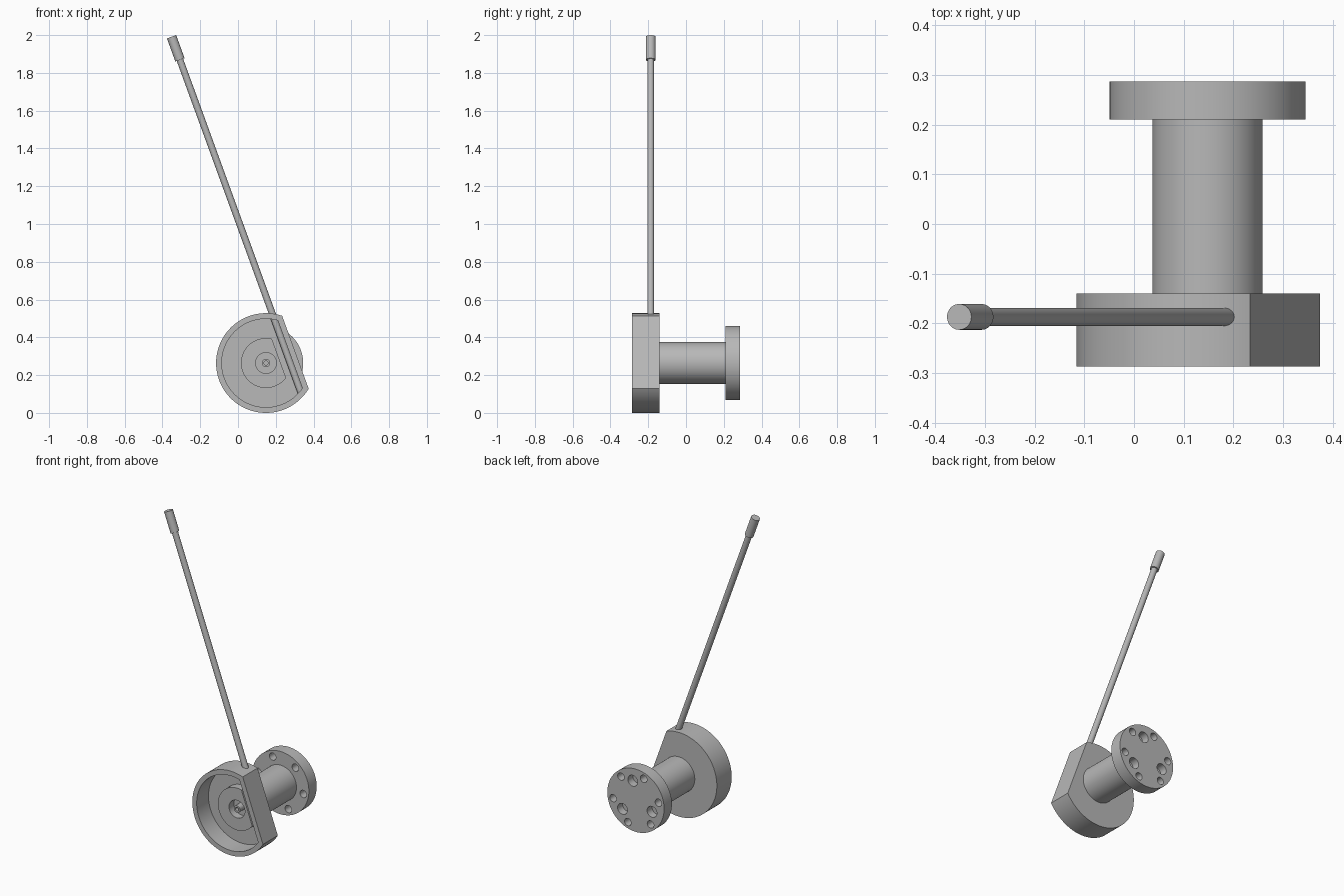
import bpy, bmesh
from math import cos, sin, acos, radians, tau
from mathutils import Vector, Matrix

cube = bpy.data.objects.get("Cube")
if cube:
    bpy.data.objects.remove(cube, do_unlink=True)

CX, CZ = 0.148, 0.264      # shared axis of housing, neck and flange
TILT = radians(20)         # lean of the lever and of the housing flat

steel = bpy.data.materials.new("steel_grey")
steel.use_nodes = True
GREY = (0.48, 0.48, 0.48, 1)
steel.diffuse_color = GREY
steel.node_tree.nodes["Principled BSDF"].inputs["Base Color"].default_value = GREY


def make_object(name, bm):
    bmesh.ops.recalc_face_normals(bm, faces=bm.faces)
    mesh = bpy.data.meshes.new(name)
    bm.to_mesh(mesh)
    bm.free()
    mesh.materials.append(steel)
    obj = bpy.data.objects.new(name, mesh)
    bpy.context.collection.objects.link(obj)
    return obj


def prism(name, radius, y0, y1, flat=None, centre=(CX, CZ), n=96):
    """Disc along y; flat is the distance from the axis to a tilted side cut."""
    if flat is None:
        angles = [tau * i / n for i in range(n)]
    else:
        half = acos(flat / radius)
        angles = [TILT + half + (tau - 2 * half) * i / n for i in range(n + 1)]
    bm = bmesh.new()
    ring = [bm.verts.new((centre[0] + radius * cos(a), y0, centre[1] + radius * sin(a)))
            for a in angles]
    face = bm.faces.new(ring)
    ext = bmesh.ops.extrude_face_region(bm, geom=[face])
    moved = [v for v in ext["geom"] if isinstance(v, bmesh.types.BMVert)]
    bmesh.ops.translate(bm, verts=moved, vec=(0, y1 - y0, 0))
    # the starting face stays in place as the second cap
    if len([f for f in bm.faces if len(f.verts) == len(angles)]) < 2:
        bm.faces.new(ring)
    return make_object(name, bm)


def cut(target, cutter):
    mod = target.modifiers.new("cut", "BOOLEAN")
    mod.operation = "DIFFERENCE"
    mod.solver = "EXACT"
    mod.object = cutter
    cutter.hide_render = True
    bpy.context.view_layer.objects.active = target
    with bpy.context.temp_override(object=target, active_object=target):
        bpy.ops.object.modifier_apply(modifier=mod.name)
    bpy.data.objects.remove(cutter, do_unlink=True)


def lever_part(name, radius, t0, t1):
    """Cylinder along the tilted lever axis between two distances."""
    axis = Vector((-sin(TILT), 0, cos(TILT)))
    base = Vector((CX + 0.121 * cos(TILT), -0.187, CZ + 0.121 * sin(TILT)))
    place = Matrix.Translation(base + axis * (t0 + t1) / 2) @ Matrix.Rotation(-TILT, 4, "Y")
    bm = bmesh.new()
    bmesh.ops.create_cone(bm, cap_ends=True, segments=48, radius1=radius,
                          radius2=radius, depth=t1 - t0, matrix=place)
    return make_object(name, bm)


# Open-fronted housing with one flat side
housing = prism("housing", 0.264, -0.287, -0.14, flat=0.166)
cut(housing, prism("cavity_cutter", 0.234, -0.32, -0.17, flat=0.136))

# Raised boss inside the housing, with a bore and a hollow centre pin
boss = prism("boss", 0.132, -0.222, -0.168, flat=0.073)
cut(boss, prism("bore_cutter", 0.055, -0.3, -0.175))
pin = prism("centre_pin", 0.022, -0.222, -0.168, n=48)
cut(pin, prism("pin_cutter", 0.011, -0.3, -0.19, n=32))

# Neck and rear flange
neck = prism("neck", 0.111, -0.145, 0.22)
flange = prism("flange", 0.197, 0.21, 0.287)


def drill(count, start, pitch, radius, depth):
    for i in range(count):
        a = radians(start + 360 / count * i)
        spot = (CX + pitch * cos(a), CZ + pitch * sin(a))
        cut(flange, prism("drill_cutter", radius, 0.287 - depth, 0.32, centre=spot, n=32))


drill(6, -10, 0.16, 0.023, 0.12)    # through bolt holes
drill(3, 80, 0.12, 0.034, 0.05)     # blind sockets

# Lever rod and grip
rod = lever_part("lever_rod", 0.018, -0.21, 1.7)
grip = lever_part("lever_grip", 0.026, 1.664, 1.794)

# Smooth curved walls, crisp edges
bpy.ops.object.select_all(action="DESELECT")
for part in (housing, boss, pin, neck, flange, rod, grip):
    part.select_set(True)
bpy.context.view_layer.objects.active = housing
bpy.ops.object.shade_smooth_by_angle(angle=radians(30))
